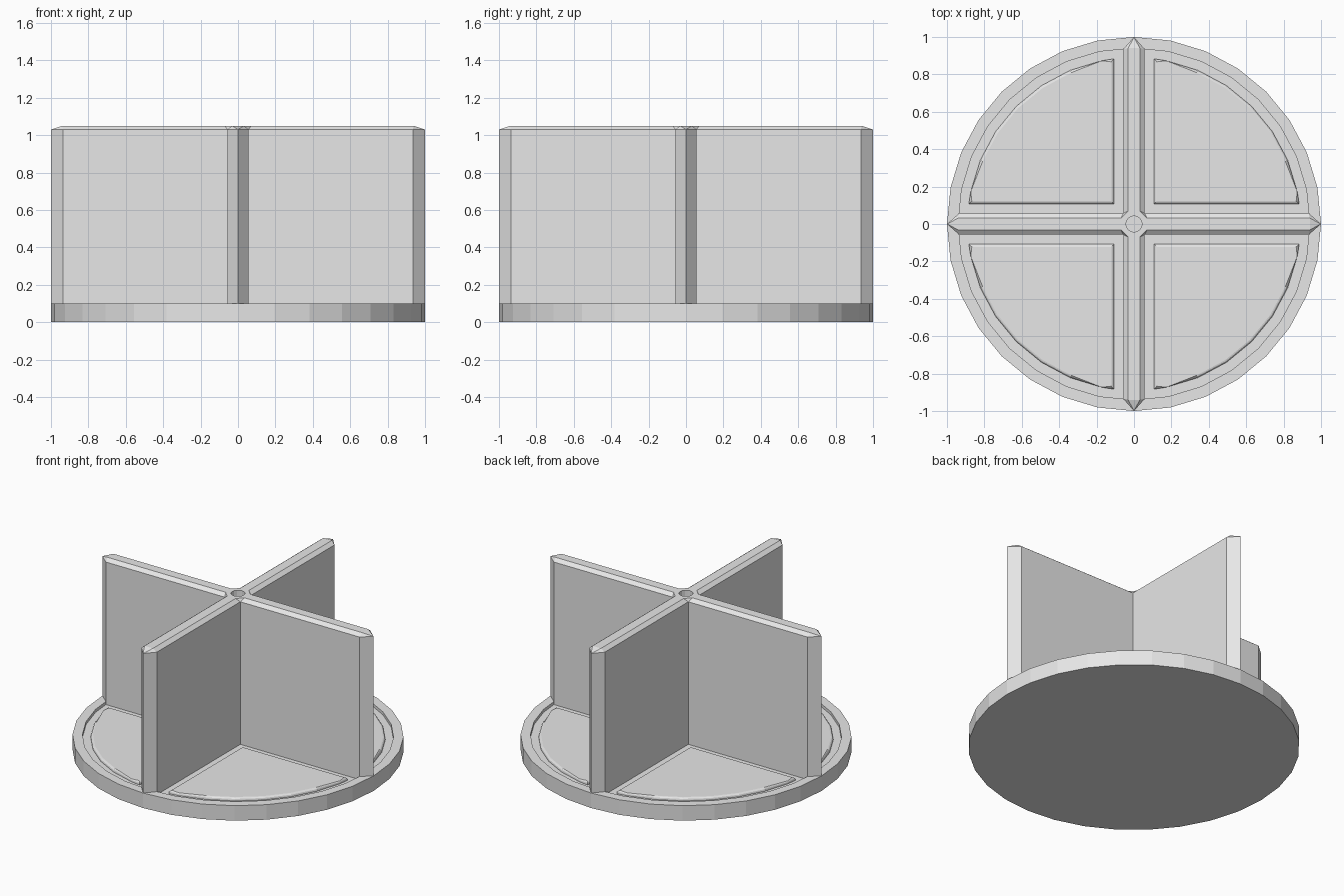
import bpy, bmesh, math
from mathutils import Matrix

if "Cube" in bpy.data.objects:
    bpy.data.objects.remove(bpy.data.objects["Cube"])

GREY = (0.8, 0.8, 0.8, 1.0)
mat = bpy.data.materials.new("light_grey")
mat.use_nodes = True
mat.diffuse_color = GREY
mat.node_tree.nodes["Principled BSDF"].inputs["Base Color"].default_value = GREY

SIDES = 32
FLOOR, RIM, SHOULDER, TOP = 0.08, 0.10, 1.03, 1.05


def finish(bm, name):
    """Turn a bmesh into a linked object with the shared material."""
    bmesh.ops.recalc_face_normals(bm, faces=bm.faces)
    me = bpy.data.meshes.new(name)
    bm.to_mesh(me)
    bm.free()
    me.materials.append(mat)
    ob = bpy.data.objects.new(name, me)
    bpy.context.collection.objects.link(ob)
    return ob


def ring(bm, points, z):
    return [bm.verts.new((x, y, z)) for x, y in points]


def bridge(bm, a, b):
    for i in range(len(a)):
        j = (i + 1) % len(a)
        bm.faces.new((a[i], a[j], b[j], b[i]))


def circle(r):
    return [(r * math.cos(math.tau * i / SIDES), r * math.sin(math.tau * i / SIDES))
            for i in range(SIDES)]


# Round base with a raised rim around a shallow recess
bm = bmesh.new()
profile = [(1.0, 0.0), (1.0, RIM), (0.94, RIM), (0.94, FLOOR)]
rings = [ring(bm, circle(r), z) for r, z in profile]
for a, b in zip(rings, rings[1:]):
    bridge(bm, a, b)
bm.faces.new(rings[0])
bm.faces.new(rings[-1])
finish(bm, "base")

# Cross-shaped divider: one arm outline repeated by quarter turns
W, T = 0.057, 0.031
arm_low = [(W, -W), (0.935, -W), (1.0, 0.0), (0.935, W)]
arm_top = [(0.07, -T), (0.94, -T), (0.94, T), (0.07, T)]


def quarter_turns(points):
    out, pts = [], points
    for _ in range(4):
        out += pts
        pts = [(-y, x) for x, y in pts]
    return out


bm = bmesh.new()
foot = ring(bm, quarter_turns(arm_low), 0.06)
low = ring(bm, quarter_turns(arm_low), SHOULDER)
top = ring(bm, quarter_turns(arm_top), TOP)
bridge(bm, foot, low)
bm.faces.new(foot)
bm.faces.new(top)
for k in range(4):
    c, s, tip, e = low[4 * k:4 * k + 4]
    a, b, d, f = top[4 * k:4 * k + 4]
    n, m = low[(4 * k + 4) % 16], top[(4 * k + 4) % 16]
    bm.faces.new((c, s, b, a))      # long chamfers
    bm.faces.new((e, n, f, d))
    bm.faces.new((s, tip, b))       # faceted tip
    bm.faces.new((tip, d, b))
    bm.faces.new((tip, e, d))
    bm.faces.new((n, m, f))         # inner corner facet
divider = finish(bm, "cross_divider")

# Blind hole in the middle of the divider top
bm = bmesh.new()
bmesh.ops.create_cone(bm, cap_ends=True, segments=16, radius1=0.043, radius2=0.043,
                      depth=0.6, matrix=Matrix.Translation((0, 0, 1.0)))
cutter = finish(bm, "hole_cutter")
cutter.hide_render = True
cutter.hide_viewport = True
hole = divider.modifiers.new("hole", 'BOOLEAN')
hole.operation = 'DIFFERENCE'
hole.solver = 'EXACT'
hole.object = cutter

# Four raised quarter pads with softened top edges
GAP, R = 0.108, 0.89
start = math.asin(GAP / R)
angles = [start] + [math.tau * i / SIDES for i in range(1, 8)] + [math.pi / 2 - start]
outline = [(GAP, GAP)] + [(R * math.cos(a), R * math.sin(a)) for a in angles]
for k, name in enumerate(("back_left", "back_right", "front_right", "front_left")):
    bm = bmesh.new()
    lower = ring(bm, outline, FLOOR - 0.01)
    upper = ring(bm, outline, RIM)
    bridge(bm, lower, upper)
    bm.faces.new(lower)
    cap = bm.faces.new(upper)
    bmesh.ops.bevel(bm, geom=list(cap.edges), offset=0.014, segments=3,
                    profile=0.5, affect='EDGES')
    bmesh.ops.rotate(bm, verts=bm.verts, cent=(0, 0, 0),
                     matrix=Matrix.Rotation(k * math.pi / 2, 3, 'Z'))
    finish(bm, name + "_pad")
